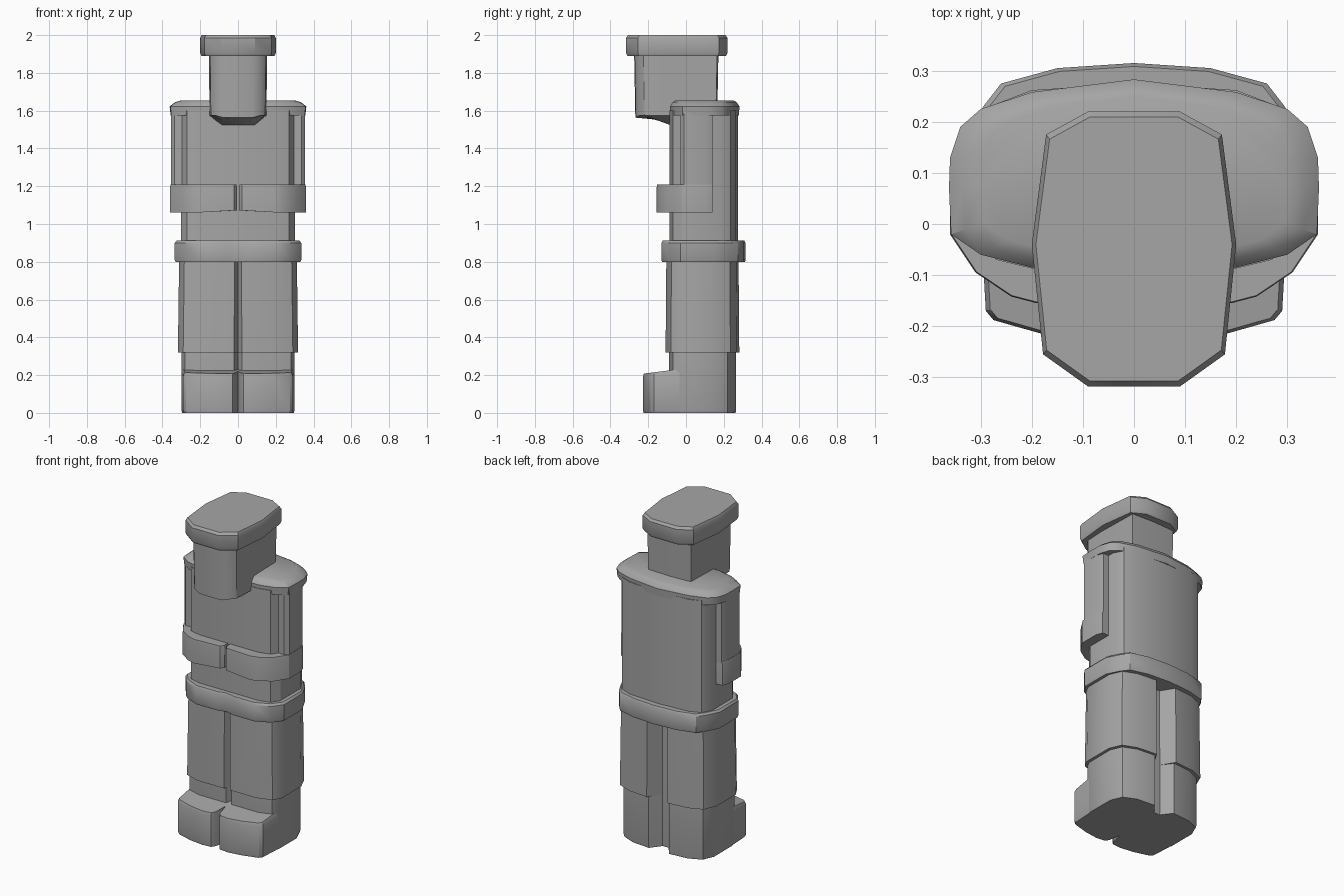
import bpy, bmesh, math

cube = bpy.data.objects.get("Cube")
if cube:
    bpy.data.objects.remove(cube, do_unlink=True)

grey = bpy.data.materials.new("plain_grey")
grey.use_nodes = True
grey.diffuse_color = (0.38, 0.38, 0.38, 1)
shader = next(n for n in grey.node_tree.nodes if n.type == 'BSDF_PRINCIPLED')
shader.inputs["Base Color"].default_value = grey.diffuse_color
shader.inputs["Roughness"].default_value = 0.8


def mirrored(half):
    """Close a right-hand outline (back to front) with its mirror image."""
    return half + [(-x, y) for x, y in reversed(half) if x > 0]


def loft(name, outline, layers):
    """Stack scaled copies of an outline; a layer is (height or rule, scale)."""
    ys = [y for _, y in outline]
    xs = [x for x, _ in outline]
    cx, cy = (min(xs) + max(xs)) / 2, (min(ys) + max(ys)) / 2
    bm = bmesh.new()
    rings = []
    for z, s in layers:
        ring = []
        for x, y in outline:
            h = z(x, y) if callable(z) else z
            ring.append(bm.verts.new((cx + (x - cx) * s, cy + (y - cy) * s, h)))
        rings.append(ring)
    n = len(outline)
    for low, high in zip(rings, rings[1:]):
        for i in range(n):
            j = (i + 1) % n
            bm.faces.new((low[i], low[j], high[j], high[i]))
    caps = [bm.faces.new(rings[0]), bm.faces.new(rings[-1])]
    bmesh.ops.triangulate(bm, faces=caps)
    bmesh.ops.recalc_face_normals(bm, faces=bm.faces)
    for f in bm.faces:
        f.smooth = True
    mesh = bpy.data.meshes.new(name)
    bm.to_mesh(mesh)
    bm.free()
    mesh.set_sharp_from_angle(angle=math.radians(32))
    mesh.materials.append(grey)
    obj = bpy.data.objects.new(name, mesh)
    bpy.context.collection.objects.link(obj)
    return obj


# Boots, with a groove between them at the back and a slit in front
boots = mirrored([(0.02, .2), (0.07, .265), (.19, .255), (.27, .22), (.3, .15), (.3, -.03),
                  (.28, -.07), (.2, -.09), (.02, -.09), (0, -.05)])
loft("boots", boots, [(0, .985), (0.015, 1), (0.34, 1)])

# Toes, with tops that rise toward the shin
toes = mirrored([(0, .1), (.295, .1), (.298, -.03), (.29, -.17), (.275, -.188), (.18, -.215),
                 (.09, -.228), (.03, -.222), (.015, -.2), (0, -.12)])
loft("toes", toes, [(0, .98), (0.015, 1),
                    (lambda x, y: 0.19 + 0.1 * max(y + .23, 0), 1),
                    (lambda x, y: 0.208 + 0.12 * max(y + .23, 0), .97)])

# Trousers
trousers = mirrored([(0.02, .2), (0.07, .282), (.2, .27), (.285, .235), (.318, .16), (.318, -.03),
                     (.29, -.08), (.2, -.108), (.02, -.108), (0, -.06)])
loft("trousers", trousers, [(0.32, 1), (0.34, 1), (0.82, .98)])

# Jacket hem band
hem = mirrored([(0, .315), (.15, .305), (.26, .275), (.295, .23), (.335, .15), (.335, -.03),
                (.29, -.09), (.2, -.13), (.06, -.13), (0, -.115)])
loft("hem_band", hem, [(0.798, .985), (0.81, 1), (0.9, 1), (0.912, .97)])

# Torso and the wider shoulder yoke above it
torso = mirrored([(0, .275), (.2, .262), (.27, .235), (.302, .18), (.302, -.02),
                  (.27, -.07), (.2, -.087), (0, -.087)])
loft("torso", torso, [(0.85, 1), (1.6, 1)])

yoke = mirrored([(0, .283), (.2, .258), (.3, .225), (.34, .19), (.36, .13), (.362, .07),
                 (.358, -.02), (.3, -.06), (.2, -.085), (0, -.085)])
loft("shoulders", yoke, [(1.575, .985), (1.622, 1), (1.645, .92), (1.655, .82)])

# Arms hanging flat against the sides
for side, label in ((1, "left"), (-1, "right")):
    arm = [(side * x, y) for x, y in
           [(.27, .14), (.34, .14), (.355, .1), (.356, -.01), (.335, -.03), (.27, -.03)]]
    loft(label + "_upper_arm", arm, [(1.1, 1), (1.6, 1)])

    # Forearms folded around the belly, meeting at the middle
    forearm = [(side * x, y) for x, y in
               [(.27, .14), (.345, .14), (.36, .1), (.36, -.02), (.31, -.095), (.24, -.142),
                (.19, -.155), (.02, -.145), (.006, -.125), (.006, -.06), (.25, -.04)]]
    loft(label + "_forearm", forearm,
         [(lambda x, y: 1.062 + 0.01 * (abs(x) < .1), 1), (1.195, 1), (1.208, .985)])

# Head, with the chin lower in the middle than at the front edge
head = mirrored([(0, .172), (.148, .165), (.155, -.1), (.148, -.225), (.125, -.255),
                 (.08, -.272), (0, -.275)])
loft("head", head, [(lambda x, y: 1.522 + 0.2 * max(-y - .1, 0), .55),
                    (lambda x, y: 1.575 - 0.012 * (abs(x) < .1), .97), (1.92, 1)])

# Flat cap
cap = mirrored([(0, .22), (.09, .22), (.172, .175), (.2, -.04), (.178, -.255), (.09, -.318),
                (0, -.318)])
loft("cap", cap, [(1.89, .97), (1.905, 1), (1.985, 1), (2.0, .96)])
